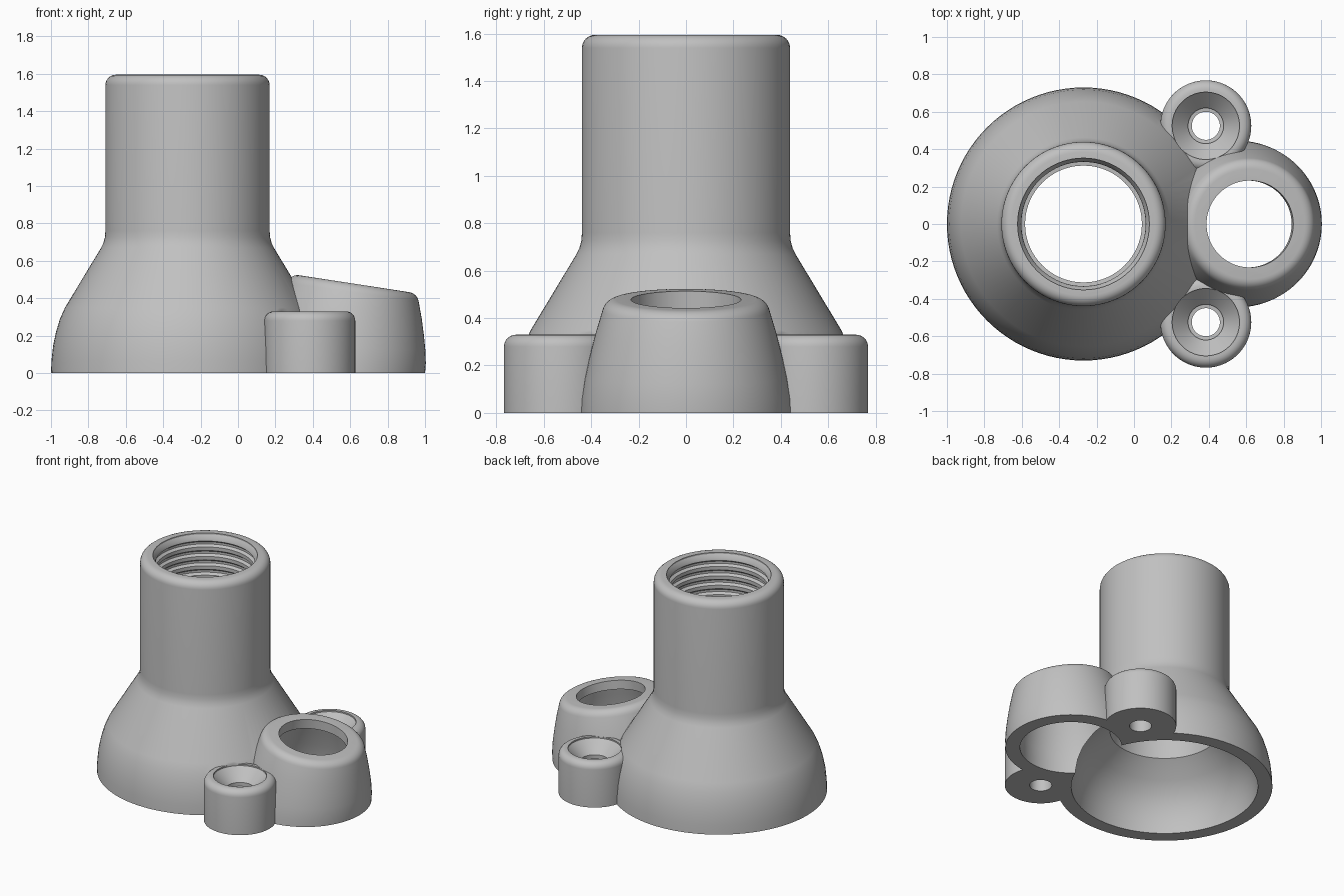
import bpy
import bmesh
import math

old = bpy.data.objects.get("Cube")
if old:
    bpy.data.objects.remove(old, do_unlink=True)

grey = bpy.data.materials.new("satin_grey")
grey.use_nodes = True
grey.diffuse_color = (0.53, 0.53, 0.53, 1)
grey.node_tree.nodes["Principled BSDF"].inputs["Base Color"].default_value = (0.53, 0.53, 0.53, 1)


def revolve(name, profile, x, y=0, steps=96):
    """Closed solid of revolution; profile is (radius, height) from bottom to top."""
    bm = bmesh.new()
    rings = [[bm.verts.new((r * math.cos(a), r * math.sin(a), z))
              for a in (2 * math.pi * i / steps for i in range(steps))]
             for r, z in profile]
    for low, high in zip(rings, rings[1:]):
        for i in range(steps):
            j = (i + 1) % steps
            bm.faces.new((low[i], low[j], high[j], high[i]))
    bm.faces.new(rings[0][::-1])
    bm.faces.new(rings[-1])
    mesh = bpy.data.meshes.new(name)
    bm.to_mesh(mesh)
    bm.free()
    mesh.materials.append(grey)
    obj = bpy.data.objects.new(name, mesh)
    obj.location = (x, y, 0)
    bpy.context.collection.objects.link(obj)
    return obj


def rounded_top(radius, height, fillet, start=0, steps=6):
    """Fillet points; start is the slope of the side wall below, in degrees."""
    first = math.radians(start)
    angles = [first + (math.pi / 2 - first) * i / steps for i in range(steps + 1)]
    return [(radius - fillet + fillet * math.cos(a), height - fillet + fillet * math.sin(a))
            for a in angles]


def lean(obj):
    """Shift and tilt the upper part so the mouth slopes outward."""
    for v in obj.data.vertices:
        t = max(0, v.co.z / 0.48)
        v.co.z -= 0.154 * v.co.x * t
        v.co.x += 0.065 * t


def combine(target, tool, operation):
    mod = target.modifiers.new(operation.lower(), 'BOOLEAN')
    mod.operation = operation
    mod.solver = 'EXACT'
    mod.object = tool
    bpy.context.view_layer.objects.active = target
    bpy.ops.object.modifier_apply(modifier=mod.name)
    bpy.data.objects.remove(tool, do_unlink=True)


BODY_X, PORT_X, BOSS_X, BOSS_Y = -0.27, 0.555, 0.384, 0.525

# Outer shells: flared body with neck, leaning port, two bosses
body = revolve("flared_body", [(0.73, 0), (0.727, 0.07), (0.718, 0.15), (0.703, 0.22),
                               (0.682, 0.29), (0.655, 0.35), (0.462, 0.67), (0.45, 0.695),
                               (0.442, 0.725), (0.439, 0.76)]
               + rounded_top(0.439, 1.595, 0.055), BODY_X)
port = revolve("side_port", [(0.445, 0), (0.441, 0.06), (0.428, 0.14), (0.408, 0.23),
                             (0.383, 0.33)] + rounded_top(0.354, 0.478, 0.06, 15), PORT_X)
lean(port)
combine(body, port, 'UNION')
for side in (-1, 1):
    boss = revolve("boss", [(0.243, 0)] + rounded_top(0.243, 0.33, 0.05),
                   BOSS_X, side * BOSS_Y)
    combine(body, boss, 'UNION')

# Body cavity: dome, plain bore, then ring grooves for the neck thread
bore = [(0.632, -0.1), (0.632, 0.02), (0.622, 0.1), (0.598, 0.18), (0.556, 0.26),
        (0.49, 0.335), (0.37, 0.435), (0.345, 0.6), (0.312, 0.75), (0.312, 1.2)]
PITCH = 0.07
for i in range(5):
    z = 1.2 + i * PITCH
    bore += [(0.332, z + 0.002), (0.332, z + 0.02), (0.35, z + 0.034), (0.35, z + 0.05),
             (0.332, z + 0.064)]
bore += [(0.335, 1.56), (0.352, 1.585), (0.352, 1.8)]
combine(body, revolve("bore_cutter", bore, BODY_X), 'DIFFERENCE')

# Port cavity with a lip at the mouth
port_cavity = revolve("port_cutter", [(0.345, -0.1), (0.345, 0.02), (0.335, 0.14), (0.31, 0.26),
                                      (0.28, 0.36), (0.265, 0.41), (0.232, 0.412),
                                      (0.232, 0.56)], PORT_X)
lean(port_cavity)
combine(body, port_cavity, 'DIFFERENCE')

# Countersunk screw holes
for side in (-1, 1):
    hole = revolve("hole_cutter", [(0.075, -0.1), (0.075, 0.205), (0.095, 0.207),
                                   (0.095, 0.235), (0.18, 0.32), (0.18, 0.5)],
                   BOSS_X, side * BOSS_Y, 64)
    combine(body, hole, 'DIFFERENCE')

bpy.ops.object.select_all(action='DESELECT')
body.select_set(True)
bpy.context.view_layer.objects.active = body
bpy.ops.object.shade_smooth_by_angle(angle=math.radians(30))
